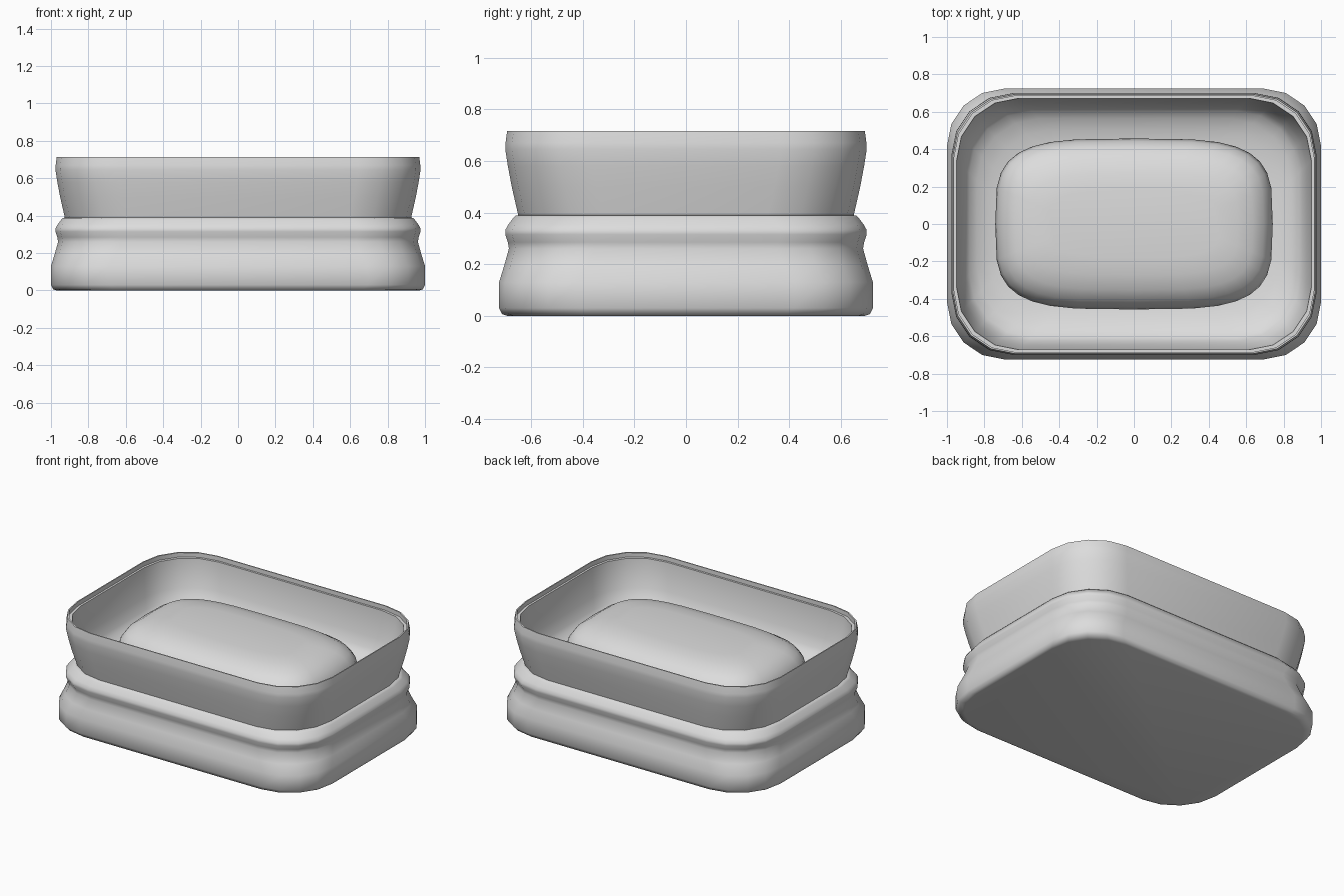
import bpy, bmesh, math

cube = bpy.data.objects.get("Cube")
if cube:
    bpy.data.objects.remove(cube, do_unlink=True)

HALF_X, HALF_Y = 1.0, 0.724

grey = bpy.data.materials.new("plain grey")
grey.use_nodes = True
colour = (0.72, 0.72, 0.72, 1)
grey.diffuse_color = colour
grey.node_tree.nodes["Principled BSDF"].inputs["Base Color"].default_value = colour


def rounded_rectangle(inset, steps=4):
    """Outline with rounded corners, pulled in by the inset."""
    radius = min(0.307 + inset, 0.332)
    cx, cy = HALF_X - inset - radius, HALF_Y - inset - radius
    points = []
    for quarter, (sx, sy) in enumerate([(1, 1), (-1, 1), (-1, -1), (1, -1)]):
        for i in range(steps + 1):
            a = (quarter + i / steps) * math.pi / 2
            points.append((sx * cx + radius * math.cos(a),
                           sy * cy + radius * math.sin(a)))
    return points


def soap_outline(inset, steps=32):
    """Squarish oval outline, pulled in by the inset."""
    points = []
    for i in range(steps):
        a = 2 * math.pi * i / steps
        c, s = math.cos(a), math.sin(a)
        points.append(((0.742 - inset) * math.copysign(abs(c) ** 0.53, c),
                       (0.457 - inset) * math.copysign(abs(s) ** 0.53, s)))
    return points


def loft(name, outline, profile, cap_start, cap_end, angle):
    """Skin the outline along a profile of (inset, height) pairs."""
    bm = bmesh.new()
    rings = [[bm.verts.new((x, y, z)) for x, y in outline(inset)]
             for inset, z in profile]
    for low, high in zip(rings, rings[1:]):
        n = len(low)
        for i in range(n):
            j = (i + 1) % n
            bm.faces.new((low[i], low[j], high[j], high[i]))
    if cap_start:
        bm.faces.new(rings[0][::-1])
    if cap_end:
        bm.faces.new(rings[-1])
    mesh = bpy.data.meshes.new(name)
    bm.to_mesh(mesh)
    bm.free()
    mesh.materials.append(grey)
    obj = bpy.data.objects.new(name, mesh)
    bpy.context.collection.objects.link(obj)
    bpy.ops.object.select_all(action="DESELECT")
    obj.select_set(True)
    bpy.context.view_layer.objects.active = obj
    bpy.ops.object.shade_smooth_by_angle(angle=math.radians(angle))
    return obj


# Base with a waist and a rounded collar
loft("base", rounded_rectangle,
     [(0.03, 0), (0.012, 0.006), (0, 0.03), (0, 0.13), (0.02, 0.195),
      (0.038, 0.26), (0.034, 0.285), (0.024, 0.315), (0.024, 0.332),
      (0.035, 0.352), (0.056, 0.38), (0.064, 0.388), (0.076, 0.39)],
     True, False, 50)

# Flared bowl: outer wall, stepped lip, inner wall and dished floor
loft("bowl", rounded_rectangle,
     [(0.074, 0.39), (0.049, 0.5), (0.034, 0.58), (0.024, 0.645),
      (0.025, 0.67), (0.031, 0.715), (0.038, 0.715), (0.038, 0.685),
      (0.052, 0.685), (0.056, 0.62), (0.078, 0.5), (0.1, 0.43),
      (0.12, 0.4), (0.16, 0.37), (0.22, 0.347), (0.28, 0.333), (0.36, 0.325)],
     False, True, 40)

# Bar of soap
loft("soap", soap_outline,
     [(0.12, 0.33), (0.03, 0.39), (0, 0.46), (0.014, 0.515), (0.048, 0.565),
      (0.105, 0.602), (0.185, 0.626), (0.28, 0.637)],
     True, True, 60)
